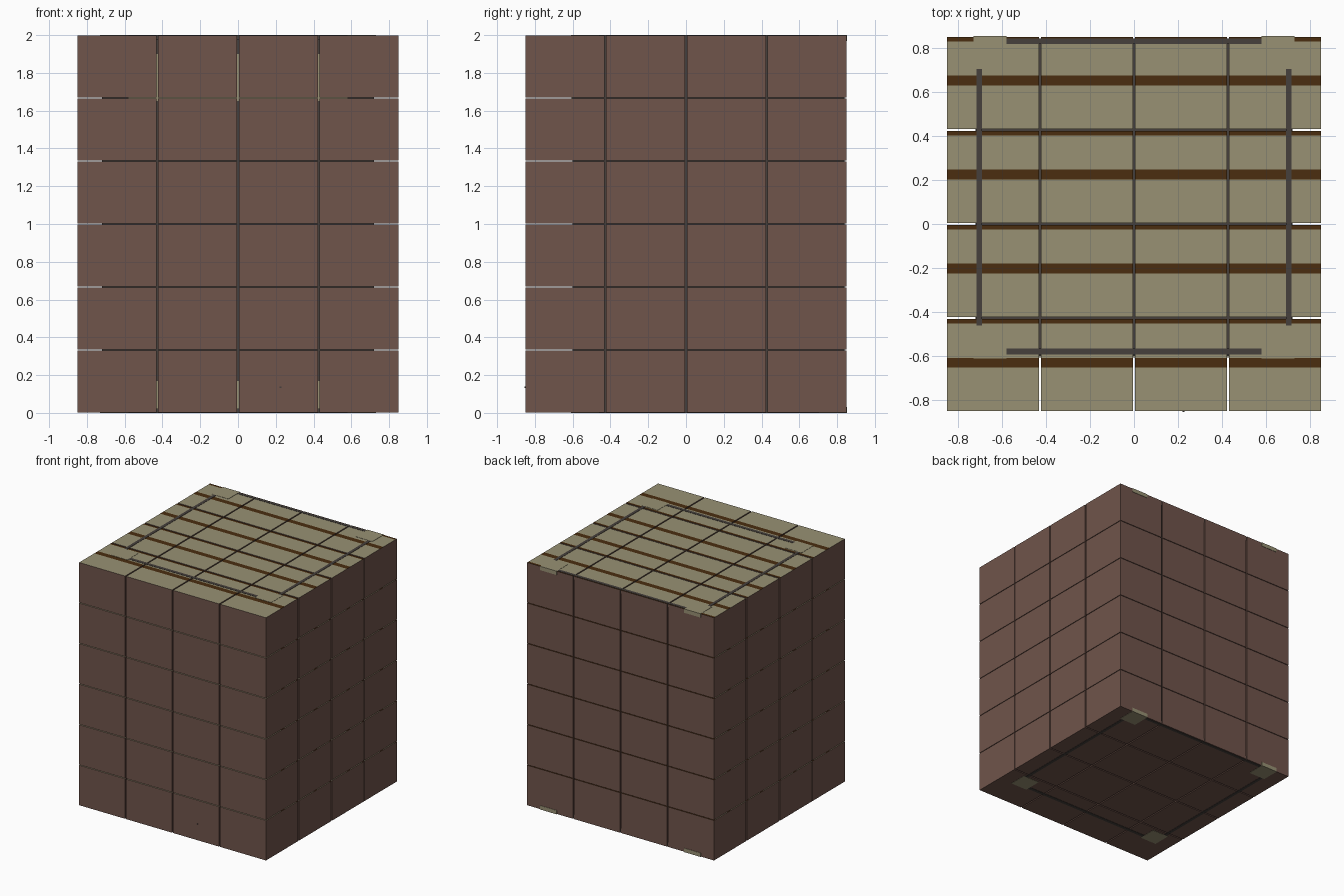
import bpy, bmesh
from mathutils import Vector

if "Cube" in bpy.data.objects:
    bpy.data.objects.remove(bpy.data.objects["Cube"])


def mat(name, rgb):
    m = bpy.data.materials.new(name)
    m.diffuse_color = (*rgb, 1)
    m.use_nodes = True
    m.node_tree.nodes["Principled BSDF"].inputs["Base Color"].default_value = m.diffuse_color
    return m


BROWN = mat("red brown", (0.162, 0.089, 0.070))
KHAKI = mat("khaki", (0.314, 0.283, 0.174))
TAPE = mat("dark tape brown", (0.069, 0.027, 0.005))
GREY = mat("dark grey", (0.061, 0.051, 0.045))


def add(name, bm, mats):
    me = bpy.data.meshes.new(name)
    bm.to_mesh(me)
    bm.free()
    for m in mats:
        me.materials.append(m)
    ob = bpy.data.objects.new(name, me)
    bpy.context.collection.objects.link(ob)
    return ob


def cuboid(x0, x1, y0, y1, z0, z1):
    bm = bmesh.new()
    bmesh.ops.create_cube(bm, size=1)
    for v in bm.verts:
        v.co = Vector(((x0 + x1) / 2 + v.co.x * (x1 - x0),
                       (y0 + y1) / 2 + v.co.y * (y1 - y0),
                       (z0 + z1) / 2 + v.co.z * (z1 - z0)))
    return bm


def box(name, m, *dims):
    return add(name, cuboid(*dims), [m])


# stacked cartons: one carton with two tape stripes across its lid, arrayed 4 x 4 x 6
W, GAP, ZGAP, BASE, TOP = 0.4175, 0.010, 0.005, 0.002, 1.998
H = (TOP - BASE - 5 * ZGAP) / 6
bm = cuboid(-0.85, -0.85 + W, -0.85, -0.85 + W, BASE, BASE + H)
for cut in (0.1975, 0.2425, 0.3975):
    bmesh.ops.bisect_plane(bm, geom=bm.verts[:] + bm.edges[:] + bm.faces[:],
                           plane_co=(0, -0.85 + cut, 0), plane_no=(0, 1, 0))
bm.normal_update()
for f in bm.faces:
    if f.normal.z > 0.9:
        t = f.calc_center_median().y + 0.85
        f.material_index = 2 if 0.1975 < t < 0.2425 or t > 0.3975 else 1
cartons = add("cartons", bm, [BROWN, KHAKI, TAPE])
for axis, (n, step) in enumerate(((4, W + GAP), (4, W + GAP), (6, H + ZGAP))):
    a = cartons.modifiers.new("stack", 'ARRAY')
    a.count = n
    a.use_relative_offset = False
    a.use_constant_offset = True
    a.constant_offset_displace = [step if i == axis else 0 for i in range(3)]

# inner cabinet, seen through the gaps
box("cabinet_core", GREY, -0.72, 0.72, -0.60, 0.84, 0.02, 1.98)
for z0, z1 in ((0.02, 0.17), (1.65, 1.90)):
    box("cabinet_front_band", KHAKI, -0.58, 0.58, -0.606, -0.60, z0, z1)

# frame: corner plates and edge bars at the top and bottom
for z0, z1 in ((0.0, 0.032), (1.968, 2.0)):
    for s in (-1, 1):
        xa, xb = sorted((s * 0.58, s * 0.73))
        box("corner_plate_back", KHAKI, xa, xb, 0.703, 0.853, z0, z1)
        box("corner_plate_front", KHAKI, xa, xb, -0.61, -0.46, z0, z1)
        xa, xb = sorted((s * 0.69, s * 0.715))
        box("side_bar", GREY, xa, xb, -0.46, 0.703, z0, z1)
    box("back_bar", GREY, -0.58, 0.58, 0.818, 0.843, z0, z1)
    box("front_bar", GREY, -0.58, 0.58, -0.592, -0.565, z0, z1)

# tiny knob tip showing through the front
box("knob_tip", GREY, 0.221, 0.229, -0.854, -0.84, 0.131, 0.139)
